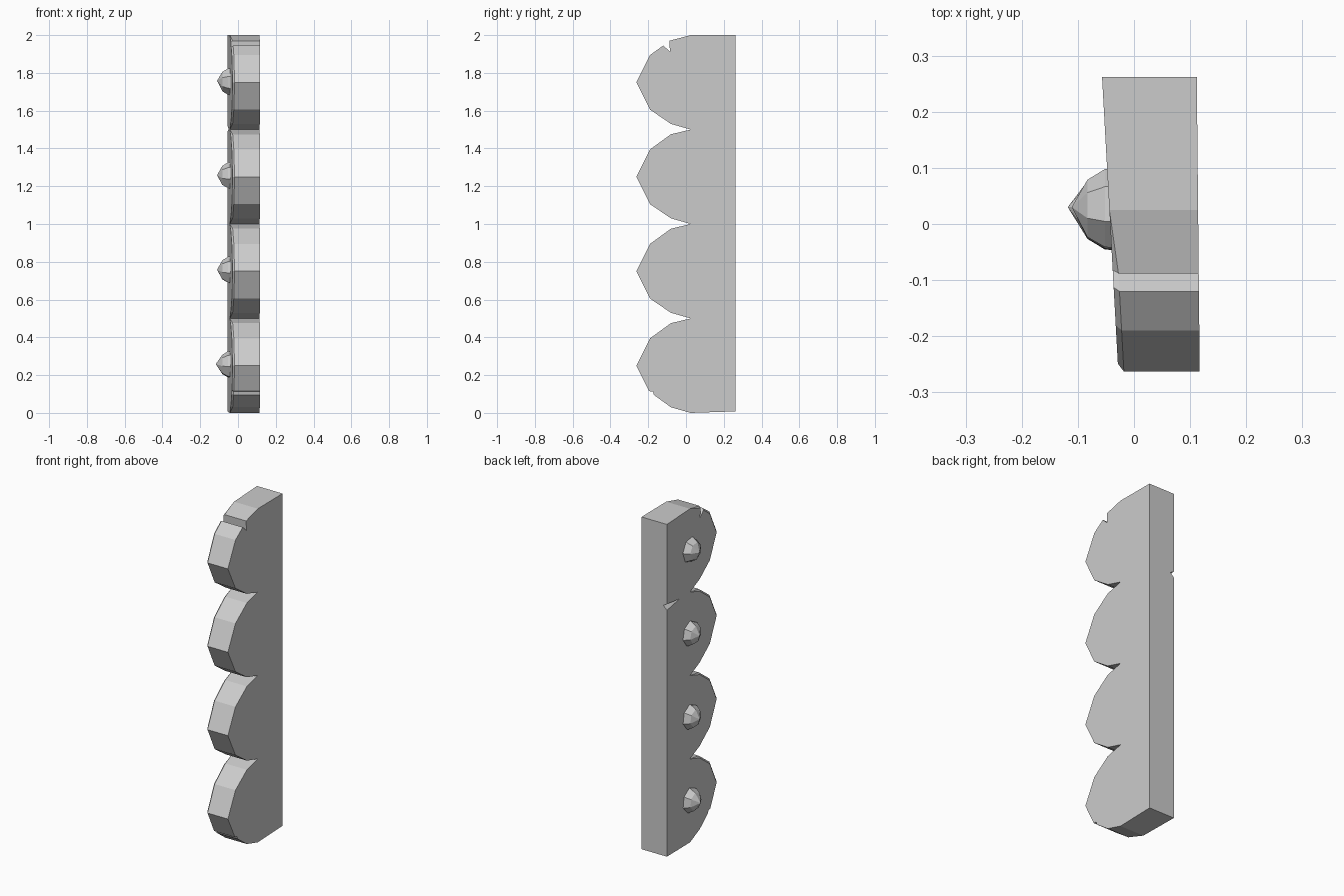
import bpy, bmesh, math, random
from mathutils import Vector

if "Cube" in bpy.data.objects:
    bpy.data.objects.remove(bpy.data.objects["Cube"])

random.seed(4)


def add_object(name, bm):
    bmesh.ops.recalc_face_normals(bm, faces=bm.faces)
    mesh = bpy.data.meshes.new(name)
    bm.to_mesh(mesh)
    bm.free()
    obj = bpy.data.objects.new(name, mesh)
    bpy.context.collection.objects.link(obj)
    return obj


def left_x(y):
    return -0.0425 - 0.055 * y


def right_x(y):
    return 0.1145 - 0.01 * y


# Scalloped outline in (y, z, chamfer pivot z), repeated four times
ARC = [(-0.08, 0.03), (-0.19, 0.105), (-0.263, 0.25), (-0.19, 0.395), (-0.08, 0.475)]
outline = [(0.262, 0.008, None), (0.025, 0.0, None)]
for i in range(4):
    z0 = 0.5 * i
    arc = list(ARC)
    if i == 0:   # small chip near the foot
        arc[1:2] = [(-0.08, 0.03), (-0.17, 0.095), (-0.175, 0.113), (-0.195, 0.115)][1:]
    if i == 3:   # notch in the top scallop
        arc[-1:] = [(-0.12, 0.445), (-0.085, 0.412), (-0.088, 0.47)]
    outline += [(y, z0 + z, z0 + 0.25) for y, z in arc]
    outline.append((0.025, z0 + 0.5, None))
outline.append((0.262, 2.0, None))

# Board: right face, left edge and a slightly inset, tapered left face
bm = bmesh.new()
right, edge, inset = [], [], []
for y, z, pivot in outline:
    right.append(bm.verts.new((right_x(y), y, z)))
    if pivot is None:
        edge.append(bm.verts.new((left_x(y), y, z)))
        inset.append(edge[-1])
    else:
        edge.append(bm.verts.new((left_x(y) + 0.010, y, z)))
        yi, zi = 0.02 + (y - 0.02) * 0.95, pivot + (z - pivot) * 0.96
        inset.append(bm.verts.new((left_x(yi), yi, zi)))
n = len(outline)
bm.faces.new(right)
bm.faces.new(inset[::-1])
for a, b in ((right, edge), (edge, inset)):
    for i in range(n):
        j = (i + 1) % n
        loop = list(dict.fromkeys((a[i], a[j], b[j], b[i])))
        if len(loop) > 2:
            bm.faces.new(loop)
board = add_object("scalloped_board", bm)

# Shallow gouge cut into the left face by the rear edge
bm = bmesh.new()
pts = [(-0.08, 0.29, 1.46), (-0.08, 0.29, 1.54), (-0.055, 0.09, 1.50), (-0.03, 0.29, 1.51)]
v = [bm.verts.new(p) for p in pts]
for f in ((0, 1, 2), (0, 1, 3), (1, 2, 3), (0, 2, 3)):
    bm.faces.new([v[k] for k in f])
cutter = add_object("gouge_cutter", bm)
cutter.hide_render = True
mod = board.modifiers.new("gouge", 'BOOLEAN')
mod.operation = 'DIFFERENCE'
mod.solver = 'EXACT'
mod.object = cutter
bpy.context.view_layer.objects.active = board
bpy.ops.object.modifier_apply(modifier=mod.name)
bpy.data.objects.remove(cutter)


# Rough faceted studs on the left face
def stud(index, apex_x):
    bm = bmesh.new()
    cz, sides = 0.255 + 0.5 * index, 7
    turn = random.uniform(0, math.tau)
    rings = []
    for x, r in ((-0.03, 0.074), (-0.052, 0.072), (-0.083, 0.053)):
        ring = []
        for k in range(sides):
            a = turn + k * math.tau / sides
            ring.append(bm.verts.new((x, 0.026 + r * math.cos(a), cz + r * math.sin(a))))
        rings.append(ring)
    apex = bm.verts.new((apex_x, 0.03, cz + 0.003))
    bm.faces.new(rings[0])
    for k in range(sides):
        m = (k + 1) % sides
        for a, b in zip(rings, rings[1:]):
            bm.faces.new((a[k], a[m], b[m], b[k]))
        bm.faces.new((rings[2][k], rings[2][m], apex))
    add_object(f"stud_{index + 1}", bm)


for i in range(4):
    stud(i, -0.118 if i == 0 else -0.111)
